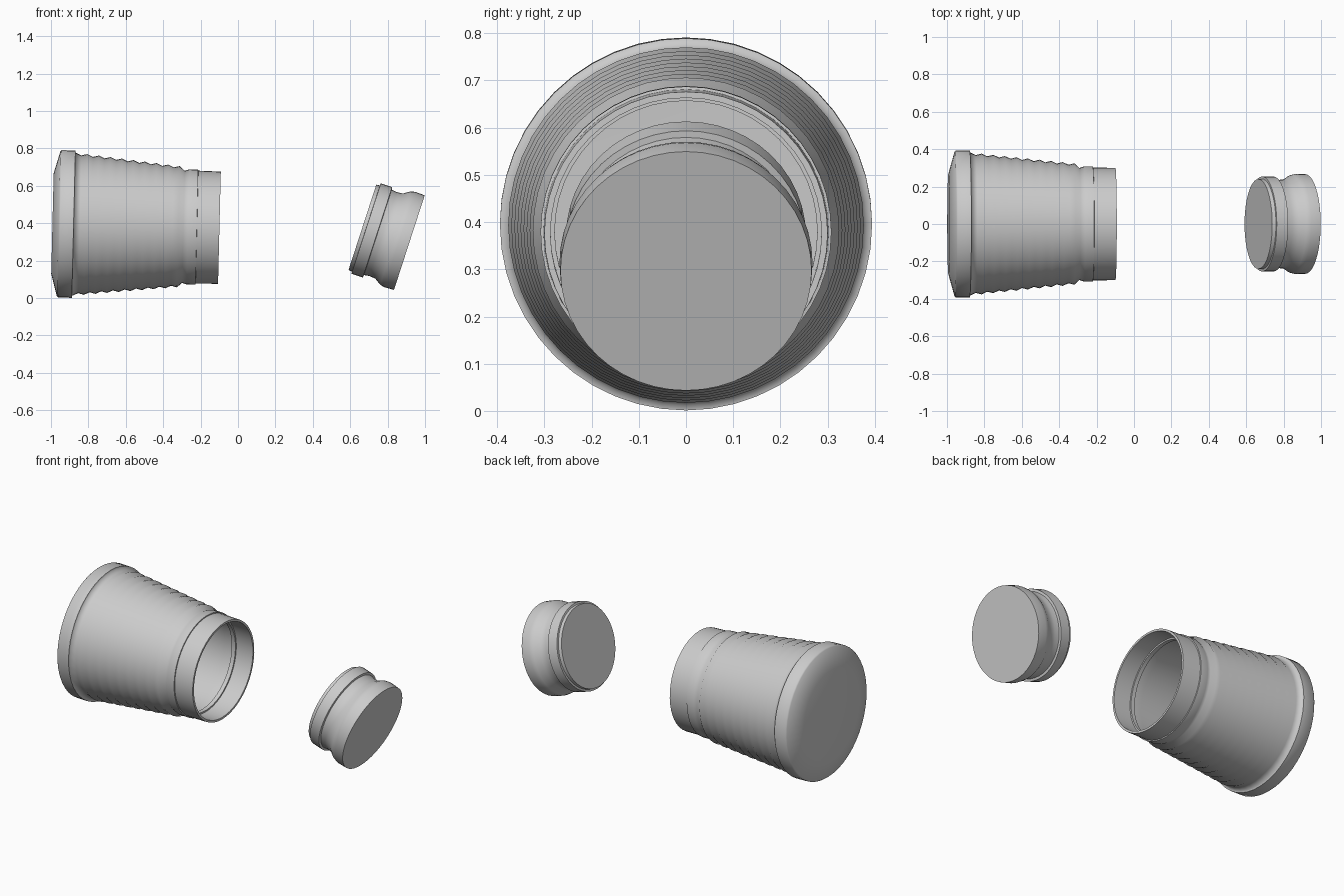
import bpy, bmesh, math
from mathutils import Matrix

if "Cube" in bpy.data.objects:
    bpy.data.objects.remove(bpy.data.objects["Cube"], do_unlink=True)

# Single plain material
grey = bpy.data.materials.new("light_grey")
grey.use_nodes = True
colour = (0.6, 0.6, 0.6, 1)
grey.diffuse_color = colour
grey.node_tree.nodes["Principled BSDF"].inputs["Base Color"].default_value = colour


def lathe(name, profile, origin, tilt, sharp, sides=48):
    """Spin a (radius, distance) profile, then lay its axis along +x, dipping by tilt degrees."""
    bm = bmesh.new()
    verts = [bm.verts.new((r, 0, t)) for r, t in profile]
    edges = [bm.edges.new(pair) for pair in zip(verts, verts[1:])]
    bmesh.ops.spin(bm, geom=verts + edges, cent=(0, 0, 0), axis=(0, 0, 1),
                   angle=math.tau, steps=sides)
    bmesh.ops.remove_doubles(bm, verts=bm.verts, dist=1e-5)
    bmesh.ops.recalc_face_normals(bm, faces=bm.faces)
    mesh = bpy.data.meshes.new(name)
    bm.to_mesh(mesh)
    bm.free()
    mesh.materials.append(grey)
    obj = bpy.data.objects.new(name, mesh)
    bpy.context.collection.objects.link(obj)
    obj.matrix_world = (Matrix.Translation(origin)
                        @ Matrix.Rotation(math.radians(90 + tilt), 4, "Y"))
    bpy.ops.object.select_all(action="DESELECT")
    obj.select_set(True)
    bpy.context.view_layer.objects.active = obj
    bpy.ops.object.shade_smooth_by_angle(angle=math.radians(sharp))
    return obj


# Cup: closed base and thick foot band
base = [(0, 0), (0.27, 0), (0.388, 0.033), (0.394, 0.04), (0.394, 0.113), (0.383, 0.115)]

# Ribbed tapering wall: a valley and a crest for each rib
ribs = []
count, start, pitch = 9, 0.115, 0.062
for i in range(count):
    crest = 0.383 - 0.0065 * (i + 1)
    ribs += [(crest - 0.008, start + pitch * (i + 0.5)),
             (crest, start + pitch * (i + 1))]

# Shoulder, neck and collar, then the inside with its small ledge
neck = [(0.3, 0.70), (0.308, 0.725), (0.308, 0.772), (0.302, 0.773), (0.3, 0.893)]
inside = [(0.287, 0.893), (0.287, 0.78), (0.278, 0.78), (0.278, 0.755),
          (0.288, 0.755), (0.288, 0.70), (0.36, 0.12), (0.36, 0.04), (0, 0.03)]
lathe("cup", base + ribs + neck + inside, (-0.992, 0, 0.398), 1.4, 75)

# Stopper: inner plug, raised bead, waisted neck and wide cap
stopper = [(0, 0), (0.24, 0), (0.242, 0.02), (0.254, 0.021), (0.254, 0.085),
           (0.24, 0.087), (0.236, 0.115), (0.239, 0.15), (0.262, 0.185),
           (0.268, 0.21), (0.266, 0.264), (0, 0.264)]
lathe("stopper", stopper, (0.665, 0, 0.378), 18, 50)
